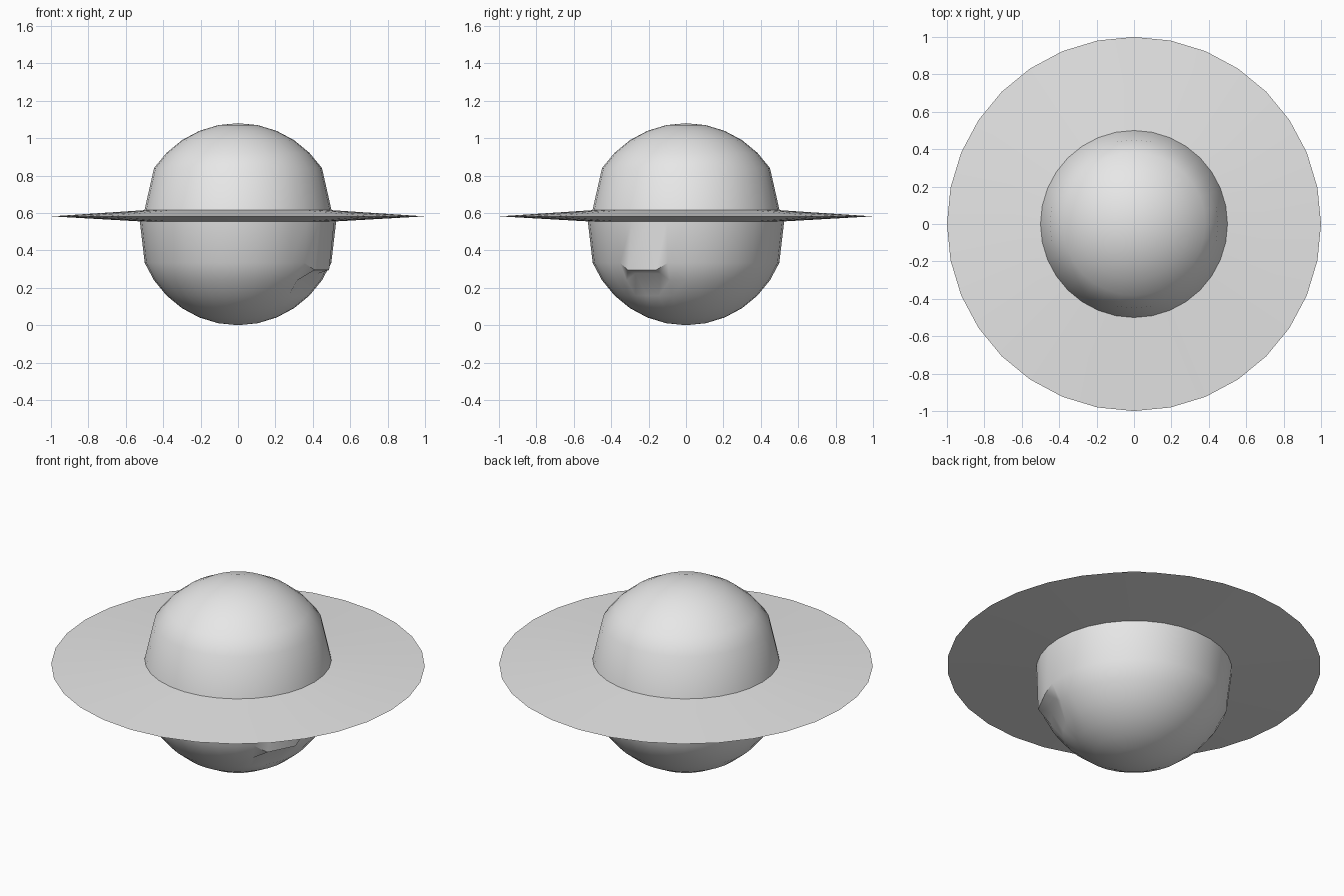
import bpy
import math
from mathutils import Vector

cube = bpy.data.objects.get("Cube")
if cube:
    bpy.data.objects.remove(cube, do_unlink=True)

SIDES = 32
RADIUS = 0.54
CENTRE_Z = 0.545

grey = bpy.data.materials.new("plain_grey")
grey.use_nodes = True
colour = (0.8, 0.8, 0.8, 1)
grey.diffuse_color = colour
grey.node_tree.nodes["Principled BSDF"].inputs["Base Color"].default_value = colour


def cap_rings(count, sign):
    """Rings of a sphere cap, from the ring nearest its pole outwards."""
    step = math.pi / 16
    return [(RADIUS * math.sin(i * step), CENTRE_Z + sign * RADIUS * math.cos(i * step))
            for i in range(1, count + 1)]


def lathe(name, profile, pole_z=None, moved=None):
    """Turn a bottom-to-top profile; moved maps (ring, side) to a new position."""
    moved = moved or {}
    verts, faces = [], []
    for ring, (r, z) in enumerate(profile):
        for side in range(SIDES):
            a = math.tau * side / SIDES
            point = Vector((r * math.cos(a), r * math.sin(a), z))
            verts.append(moved.get((ring, side), point))
    for ring in range(len(profile) - 1):
        for side in range(SIDES):
            a, b = ring * SIDES + side, ring * SIDES + (side + 1) % SIDES
            faces.append((a, b, b + SIDES, a + SIDES))
    if pole_z is not None:
        pole = len(verts)
        verts.append(Vector((0, 0, pole_z)))
        low = pole_z < CENTRE_Z
        base = 0 if low else (len(profile) - 1) * SIDES
        for side in range(SIDES):
            a, b = base + side, base + (side + 1) % SIDES
            faces.append((b, a, pole) if low else (a, b, pole))
    mesh = bpy.data.meshes.new(name)
    mesh.from_pydata(verts, [], faces)
    mesh.materials.append(grey)
    obj = bpy.data.objects.new(name, mesh)
    bpy.context.collection.objects.link(obj)
    bpy.ops.object.select_all(action="DESELECT")
    obj.select_set(True)
    bpy.context.view_layer.objects.active = obj
    bpy.ops.object.shade_smooth_by_angle(angle=math.radians(35))
    return obj


# Upper dome with a flared skirt
lathe("upper_dome", [(0.5, 0.62)] + cap_rings(5, 1)[::-1], CENTRE_Z + RADIUS)

# Thin lens-shaped ring, closed by the dome and the bowl
lathe("wide_ring", [(0.525, 0.56), (1.0, 0.587), (0.5, 0.62)])

# Lower bowl, with one face pulled out into a downward-facing ledge
ledge = {
    (4, 29): Vector((0.35, -0.27, 0.283)),
    (4, 30): Vector((0.425, -0.134, 0.28)),
    (5, 29): Vector((0.41, -0.31, 0.30)),
    (5, 30): Vector((0.487, -0.16, 0.30)),
}
lathe("lower_bowl", cap_rings(6, -1) + [(0.525, 0.56)], CENTRE_Z - RADIUS, ledge)

# Settle the model on the ground
for obj in bpy.context.collection.objects:
    if obj.name in ("upper_dome", "wide_ring", "lower_bowl"):
        obj.location.z = RADIUS - CENTRE_Z
